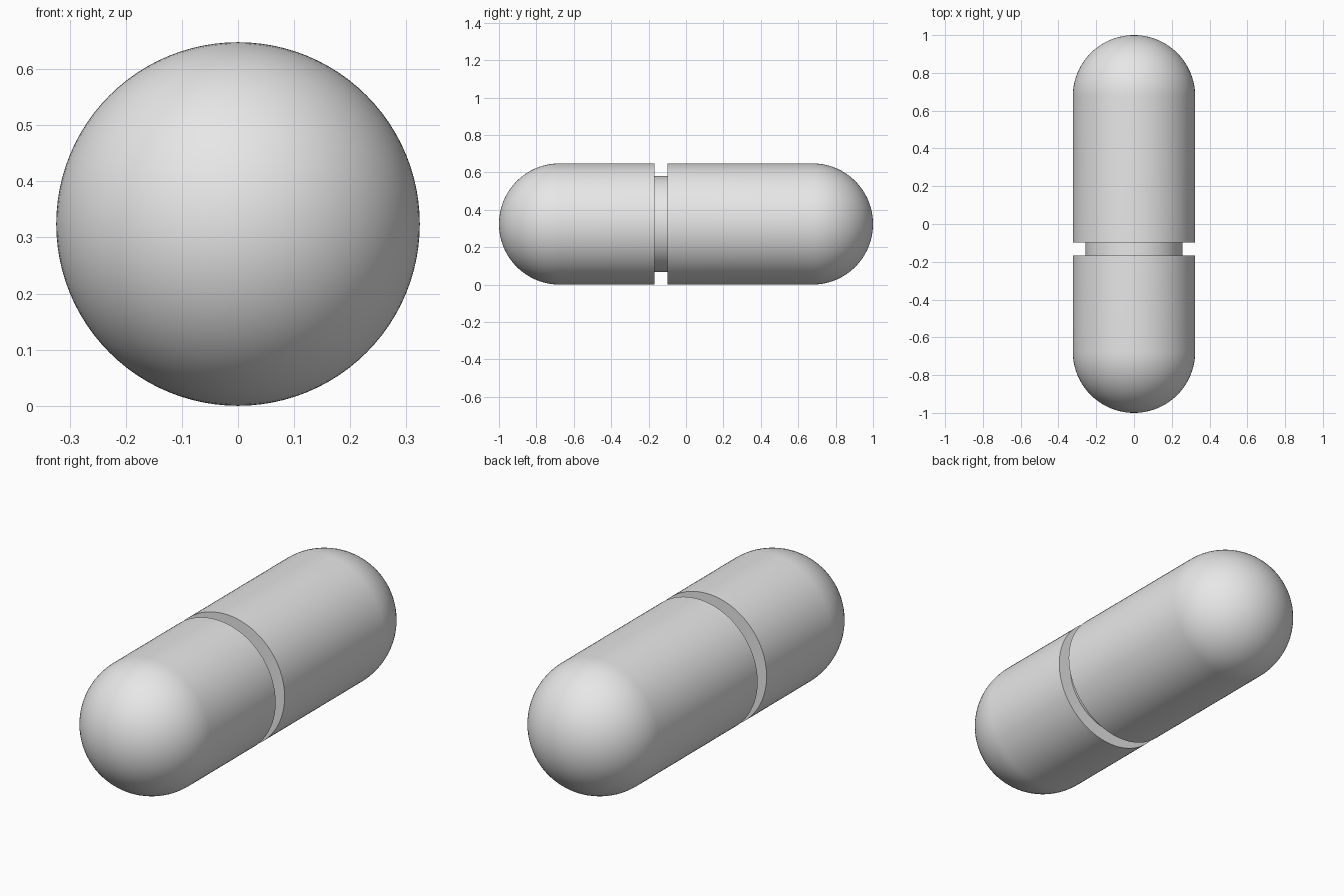
import bpy, bmesh, math
from mathutils import Vector

cube = bpy.data.objects.get("Cube")
if cube:
    bpy.data.objects.remove(cube, do_unlink=True)

RADIUS = 0.324        # outer radius, also the height of the axis
NECK = 0.256          # radius at the bottom of the groove
SEGMENTS = 96
DOME_STEPS = 24

grey = bpy.data.materials.new("plain grey")
grey.use_nodes = True
colour = (0.8, 0.8, 0.8, 1)
grey.diffuse_color = colour
grey.node_tree.nodes["Principled BSDF"].inputs["Base Color"].default_value = colour


def revolve(name, profile):
    """Spin (radius, y) points about the long axis."""
    bm = bmesh.new()
    verts = [bm.verts.new((r, y, 0)) for r, y in profile]
    edges = [bm.edges.new(pair) for pair in zip(verts, verts[1:])]
    bmesh.ops.spin(bm, geom=verts + edges, cent=(0, 0, 0), axis=(0, 1, 0),
                   angle=math.tau, steps=SEGMENTS, use_duplicate=False)
    bmesh.ops.remove_doubles(bm, verts=bm.verts, dist=1e-5)
    bmesh.ops.recalc_face_normals(bm, faces=bm.faces)
    # Open tubes have no inside, so make the normals face away from the axis
    side = max(bm.faces, key=lambda f: Vector((f.normal.x, 0, f.normal.z)).length)
    mid = side.calc_center_median()
    if side.normal.dot(Vector((mid.x, 0, mid.z))) < 0:
        bmesh.ops.reverse_faces(bm, faces=bm.faces)
    mesh = bpy.data.meshes.new(name)
    bm.to_mesh(mesh)
    bm.free()
    mesh.materials.append(grey)
    obj = bpy.data.objects.new(name, mesh)
    obj.location.z = RADIUS
    bpy.context.collection.objects.link(obj)
    bpy.ops.object.select_all(action='DESELECT')
    obj.select_set(True)
    bpy.context.view_layer.objects.active = obj
    bpy.ops.object.shade_smooth_by_angle(angle=math.radians(30))
    return obj


def half_profile(end, cut):
    """Dome at one end, straight wall, then a flat lip down to the neck."""
    angles = [i * math.pi / 2 / DOME_STEPS for i in range(DOME_STEPS + 1)]
    dome = [(RADIUS * math.sin(a), end * (1 - RADIUS + RADIUS * math.cos(a)))
            for a in angles]
    return dome + [(RADIUS, cut), (NECK, cut)]


# Two domed halves and the narrow neck in the groove between them
revolve("front_half", half_profile(-1, -0.168))
revolve("back_half", half_profile(1, -0.098))
revolve("groove_neck", [(NECK, -0.168), (NECK, -0.098)])
